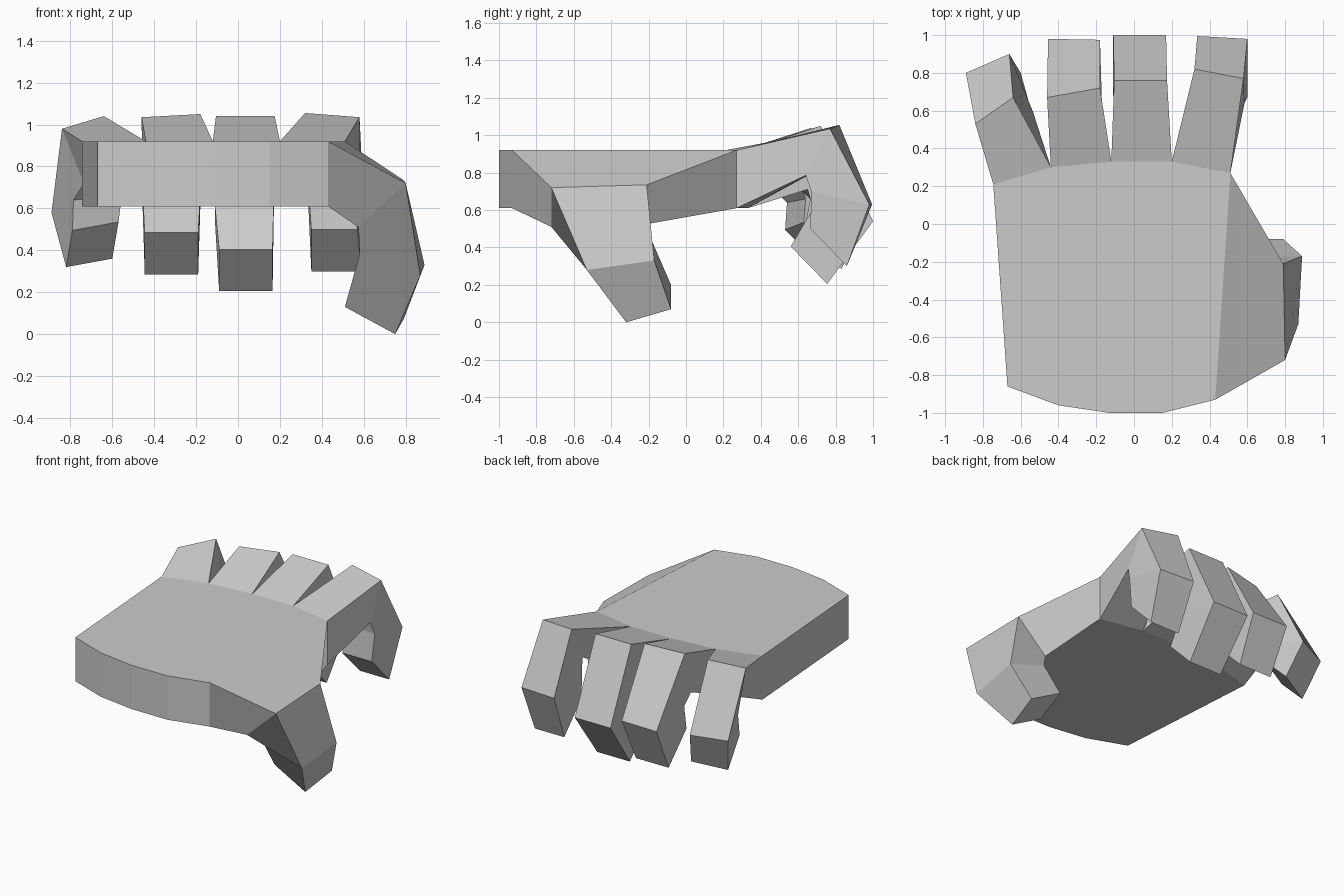
import bpy, bmesh
from mathutils import Vector

# Palm outline seen from above (counter-clockwise); last edges carry thumb and fingers
TOP, BOTTOM = 0.92, 0.61
outline = [(-0.67, -0.86), (-0.40, -0.96), (-0.13, -1.0), (0.15, -1.0), (0.43, -0.93),
           (0.51, 0.27), (0.20, 0.33), (-0.12, 0.33), (-0.44, 0.30), (-0.745, 0.21)]

# Each joint: first back-of-finger corner, second corner, thickness vector to the inner side
thumb = [((0.80, -0.72, 0.72), (0.79, -0.21, 0.735), (-0.225, 0.0, -0.21)),
         ((0.87, -0.53, 0.28), (0.89, -0.17, 0.33), (-0.29, -0.01, 0.10)),
         ((0.75, -0.32, 0.0), (0.79, -0.08, 0.07), (-0.24, 0.0, 0.13))]
index_finger = [((0.58, 0.77, 1.035), (0.32, 0.82, 1.055), (0.005, -0.13, -0.25)),
                ((0.60, 0.98, 0.63), (0.335, 0.995, 0.63), (0.0, -0.31, 0.07)),
                ((0.58, 0.86, 0.30), (0.35, 0.86, 0.30), (0.0, -0.195, 0.20))]
middle_finger = [((0.175, 0.76, 1.04), (-0.105, 0.76, 1.04), (0.0, -0.11, -0.33)),
                 ((0.17, 1.0, 0.54), (-0.11, 1.0, 0.54), (0.0, -0.32, 0.07)),
                 ((0.165, 0.755, 0.205), (-0.09, 0.755, 0.205), (0.0, -0.195, 0.20))]
ring_finger = [((-0.18, 0.72, 1.05), (-0.46, 0.67, 1.035), (0.01, -0.08, -0.31)),
               ((-0.18, 0.975, 0.60), (-0.455, 0.98, 0.60), (0.0, -0.31, 0.06)),
               ((-0.19, 0.83, 0.285), (-0.445, 0.83, 0.285), (0.0, -0.20, 0.20))]
little_finger = [((-0.64, 0.67, 1.04), (-0.84, 0.53, 0.98), (0.105, -0.075, -0.26)),
                 ((-0.66, 0.90, 0.60), (-0.89, 0.80, 0.58), (0.105, -0.26, 0.06)),
                 ((-0.60, 0.80, 0.36), (-0.82, 0.70, 0.32), (0.03, -0.17, 0.175))]
digits = {4: thumb, 5: index_finger, 6: middle_finger, 7: ring_finger, 8: little_finger}

bm = bmesh.new()


def grow_digit(ring, joints):
    """Loft a four-sided digit outwards from a palm edge and cap its tip."""
    for first, second, depth in joints:
        a, b, d = Vector(first), Vector(second), Vector(depth)
        new = [bm.verts.new(p) for p in (a, b, b + d, a + d)]
        for i in range(4):
            j = (i + 1) % 4
            bm.faces.new((ring[i], ring[j], new[j], new[i]))
        ring = new
    bm.faces.new(ring)


# Palm slab
upper = [bm.verts.new((x, y, TOP)) for x, y in outline]
lower = [bm.verts.new((x, y, BOTTOM)) for x, y in outline]
bm.faces.new(upper)
bm.faces.new(lower[::-1])

# Palm rim, with digits growing from their edges
for i in range(len(outline)):
    j = (i + 1) % len(outline)
    rim = [upper[i], upper[j], lower[j], lower[i]]
    if i in digits:
        grow_digit(rim, digits[i])
    else:
        bm.faces.new(rim)

bmesh.ops.recalc_face_normals(bm, faces=bm.faces[:])
mesh = bpy.data.meshes.new("hand")
bm.to_mesh(mesh)
bm.free()
bpy.context.collection.objects.link(bpy.data.objects.new("hand", mesh))
